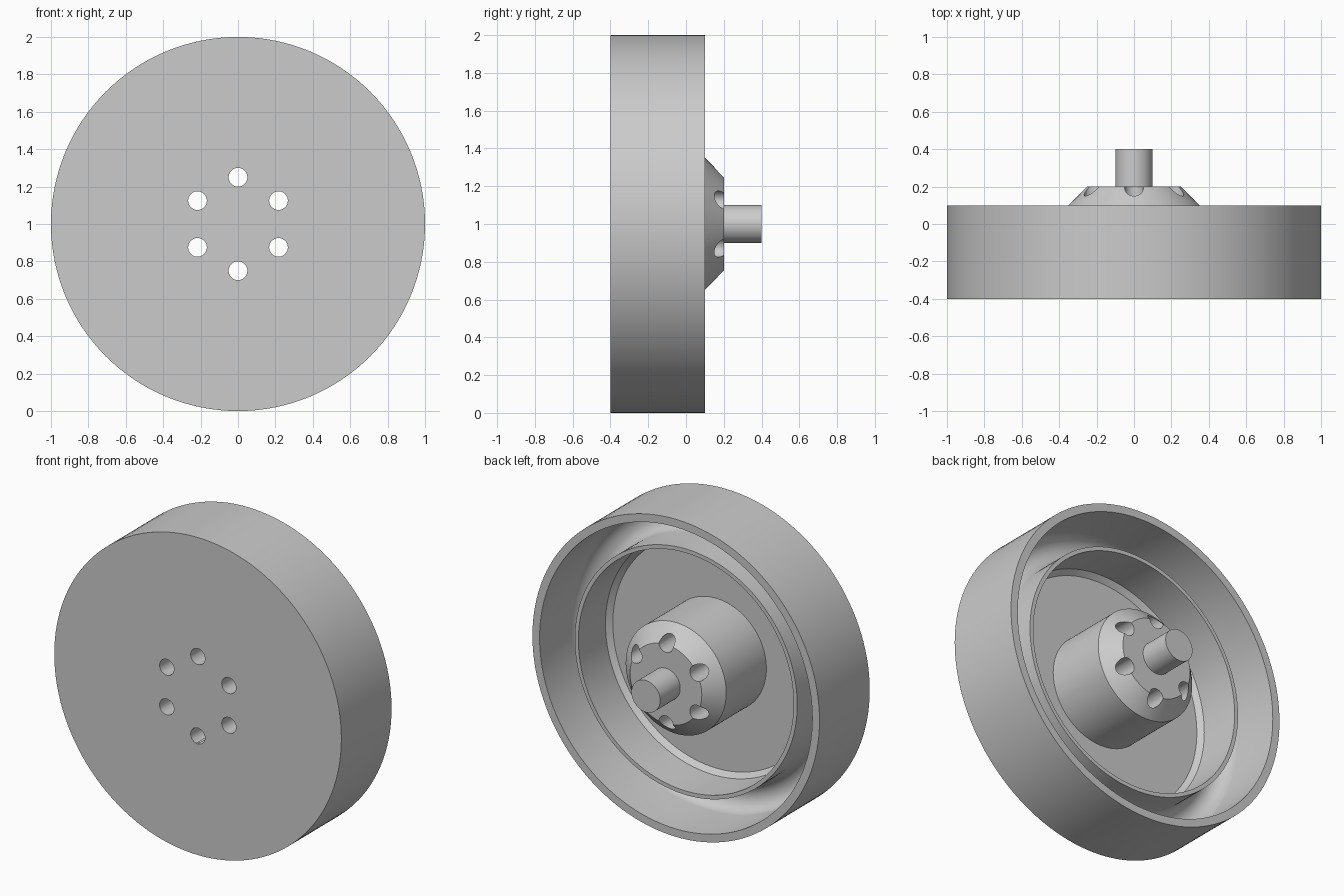
import bpy, math
from mathutils import Matrix

cube = bpy.data.objects.get("Cube")
if cube:
    bpy.data.objects.remove(cube, do_unlink=True)

SEGMENTS = 128
AXLE_Z = 1.0

metal = bpy.data.materials.new("plain grey")
metal.use_nodes = True
GREY = (0.6, 0.6, 0.6, 1)
metal.diffuse_color = GREY
metal.node_tree.nodes["Principled BSDF"].inputs["Base Color"].default_value = GREY


def lathe(name, profile):
    """Spin a (radius, y) profile around the wheel axis; radius 0 closes an end."""
    verts, rings, faces = [], [], []
    for r, y in profile:
        n = SEGMENTS if r > 0 else 1
        rings.append([len(verts) + i for i in range(n)])
        for i in range(n):
            a = 2 * math.pi * i / SEGMENTS
            verts.append((r * math.cos(a), y, AXLE_Z + r * math.sin(a)))
    for low, high in zip(rings, rings[1:]):
        for i in range(SEGMENTS):
            j = (i + 1) % SEGMENTS
            corners = [low[i % len(low)], low[j % len(low)],
                       high[j % len(high)], high[i % len(high)]]
            faces.append(list(dict.fromkeys(corners)))
    mesh = bpy.data.meshes.new(name)
    mesh.from_pydata(verts, [], faces)
    mesh.materials.append(metal)
    obj = bpy.data.objects.new(name, mesh)
    bpy.context.collection.objects.link(obj)
    return obj


# Round-bottomed groove between the outer rim and the inner ring
RIM, RING, GROOVE_FLOOR = 0.95, 0.775, -0.3
mid, half = (RIM + RING) / 2, (RIM - RING) / 2
groove = [(mid + half * math.cos(t), GROOVE_FLOOR + half - half * math.sin(t))
          for t in (math.pi * k / 16 for k in range(17))]

# Wheel body: face plate, rim, groove, ring, dished floor, hub and shaft
wheel = lathe("wheel", [
    (0, -0.4), (1, -0.4), (1, 0.1), (RIM, 0.1),
    *groove,
    (RING, 0), (0.75, 0), (0.75, -0.27), (0.72, -0.3),
    (0.35, -0.3), (0.35, 0.1), (0.25, 0.2),
    (0.1, 0.2), (0.1, 0.4), (0, 0.4)])

# Six bolt holes drilled straight through plate and hub
for k in range(6):
    a = math.radians(90 + 60 * k)
    bpy.ops.mesh.primitive_cylinder_add(
        vertices=32, radius=0.05, depth=2, rotation=(math.pi / 2, 0, 0),
        location=(0.25 * math.cos(a), 0, AXLE_Z + 0.25 * math.sin(a)))
    drill = bpy.context.object
    drill.name = f"bolt_hole_cutter_{k + 1}"
    drill.data.materials.append(metal)
    drill.hide_render = True
    drill.hide_set(True)
    cut = wheel.modifiers.new(f"bolt_hole_{k + 1}", 'BOOLEAN')
    cut.object = drill
    cut.operation = 'DIFFERENCE'
    cut.solver = 'EXACT'

# Apply the holes, then shade smoothly with crisp edges
bpy.ops.object.select_all(action='DESELECT')
wheel.select_set(True)
bpy.context.view_layer.objects.active = wheel
for modifier in list(wheel.modifiers):
    bpy.ops.object.modifier_apply(modifier=modifier.name)
for obj in [o for o in bpy.data.objects if o.name.startswith("bolt_hole_cutter")]:
    bpy.data.objects.remove(obj, do_unlink=True)
bpy.ops.object.shade_smooth_by_angle(angle=math.radians(30))
